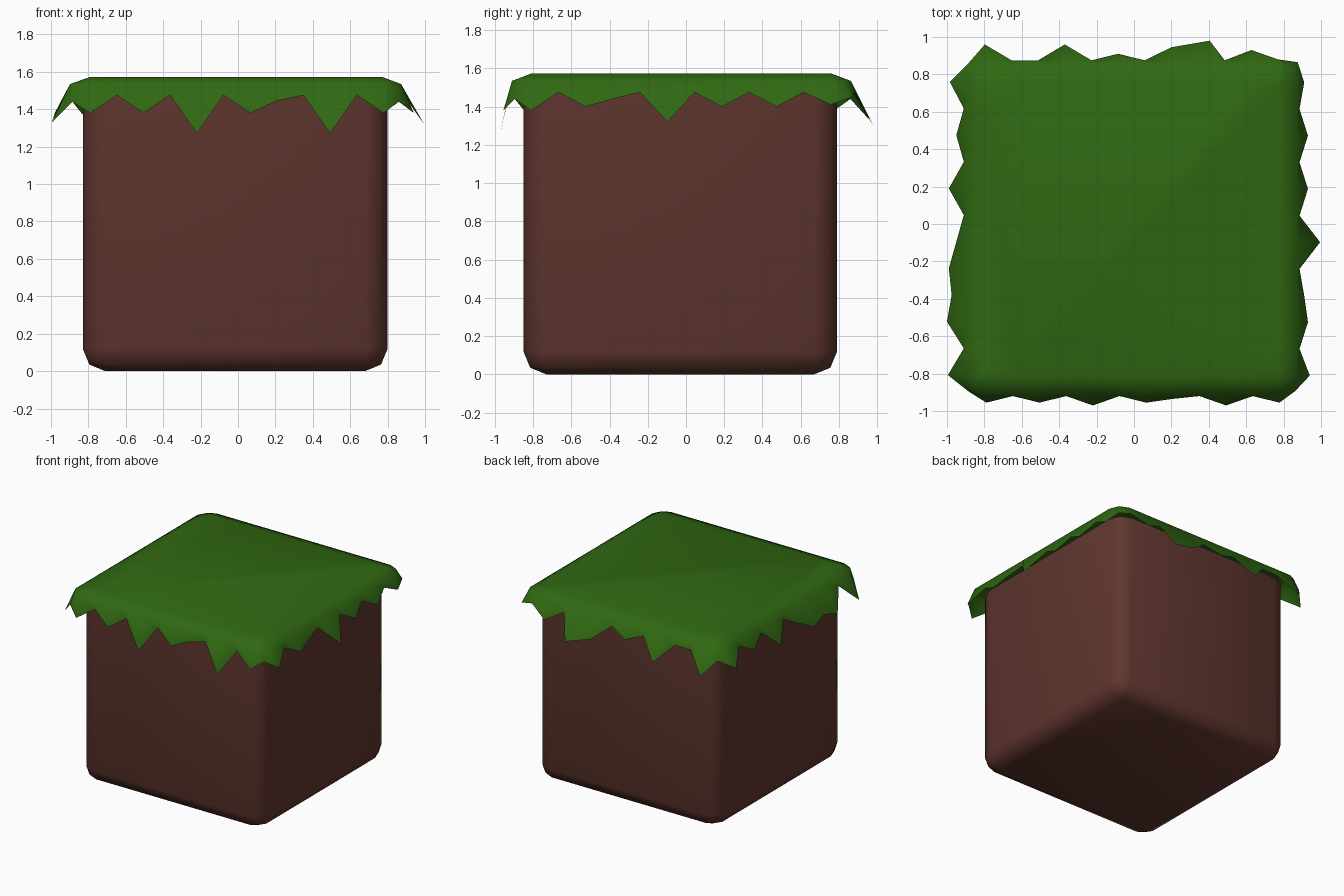
import bpy, bmesh
from mathutils import Vector

if "Cube" in bpy.data.objects:
    bpy.data.objects.remove(bpy.data.objects["Cube"])


def material(name, color):
    m = bpy.data.materials.new(name)
    m.diffuse_color = (*color, 1)
    m.use_nodes = True
    m.node_tree.nodes["Principled BSDF"].inputs["Base Color"].default_value = m.diffuse_color
    return m


def finish(bm, name, mat, angle):
    bmesh.ops.recalc_face_normals(bm, faces=bm.faces)
    me = bpy.data.meshes.new(name)
    bm.to_mesh(me)
    bm.free()
    ob = bpy.data.objects.new(name, me)
    bpy.context.collection.objects.link(ob)
    me.materials.append(mat)
    bpy.ops.object.select_all(action='DESELECT')
    ob.select_set(True)
    bpy.context.view_layer.objects.active = ob
    bpy.ops.object.shade_smooth_by_angle(angle=angle)
    return ob


# Dirt block: rounded on the uprights and the base, square under the grass
bm = bmesh.new()
bmesh.ops.create_cube(bm, size=1)
for v in bm.verts:
    v.co = Vector((v.co.x * 1.63 - 0.015, v.co.y * 1.64 - 0.03, (v.co.z + 0.5) * 1.51))
soft = [e for e in bm.edges if min(v.co.z for v in e.verts) < 1]
bmesh.ops.bevel(bm, geom=soft, offset=0.12, segments=2, profile=0.5, affect='EDGES')
finish(bm, "dirt_block", material("dirt", (0.117, 0.037, 0.028)), 1.0)

# Grass fringe per side: outward distance and height of each edge point,
# evenly spaced along the side
HI = 1.475
front = [(.955, 1.38), (.92, HI), (.955, 1.38), (.92, HI), (.97, 1.27), (.92, HI),
         (.955, 1.38), (.935, 1.445), (.92, HI), (.97, 1.27), (.92, HI), (.955, 1.38)]
right = [(.94, 1.38), (.885, HI), (.93, 1.40), (.91, 1.44), (.885, HI), (.995, 1.32),
         (.885, HI), (.93, 1.40), (.885, HI), (.93, 1.40), (.885, HI), (.91, 1.41)]
back = [(.88, HI), (.93, 1.40), (.875, HI), (.98, 1.30), (.945, 1.36), (.875, HI),
        (.91, 1.42), (.875, HI), (.96, 1.33), (.875, HI), (.875, HI), (.96, 1.33)]
left = [(.985, 1.37), (.91, HI), (.95, 1.40), (.91, HI), (.99, 1.34), (.91, HI),
        (.95, 1.40), (.99, 1.33), (.975, 1.37), (1.0, 1.33), (.91, HI), (.995, 1.33)]
STEP = 0.1425

rim, mid = [], []       # the four sides in turn, each ending with a corner point
for i in range(12):
    x = -0.79 + i * STEP
    rim.append((x, -front[i][0], front[i][1]))
    mid.append((x, -.91, 1.535))
rim.append((.86, -.895, 1.44))
mid.append((.84, -.875, 1.535))
for i in range(12):
    y = -0.81 + i * STEP
    rim.append((right[i][0], y, right[i][1]))
    mid.append((.872, y, 1.535))
rim.append((.875, .865, 1.45))
mid.append((.84, .83, 1.535))
for i in range(12):
    x = 0.77 - i * STEP
    if i == 3:
        rim.append((.405, back[i][0], back[i][1]))
    else:
        rim.append((x, back[i][0], back[i][1]))
    mid.append((x, .862, 1.535))
rim.append((-.885, .86, 1.44))
mid.append((-.86, .83, 1.535))
for i in range(12):
    y = 0.76 - i * STEP
    rim.append((-left[i][0], y, left[i][1]))
    mid.append((-.898, y, 1.535))
rim.append((-.885, -.895, 1.44))
mid.append((-.865, -.875, 1.535))

# Grass cap: flat top, rounded shoulder and hanging fringe
bm = bmesh.new()


def inset(p):
    return (max(-.79, min(.77, p[0])), max(-.81, min(.76, p[1])), 1.573)


rings = [[bm.verts.new(p) for p in pts] for pts in ([inset(p) for p in mid], mid, rim)]
n = len(rim)
for a, b in zip(rings, rings[1:]):
    for i in range(n):
        j = (i + 1) % n
        bm.faces.new((a[i], b[i], b[j], a[j]))
bmesh.ops.remove_doubles(bm, verts=rings[0], dist=0.002)
bmesh.ops.contextual_create(bm, geom=[e for e in bm.edges if e.is_boundary
                                      and all(v.co.z > 1.57 for v in e.verts)])
cap = finish(bm, "grass_cap", material("grass", (0.03, 0.14, 0.006)), 1.0)
